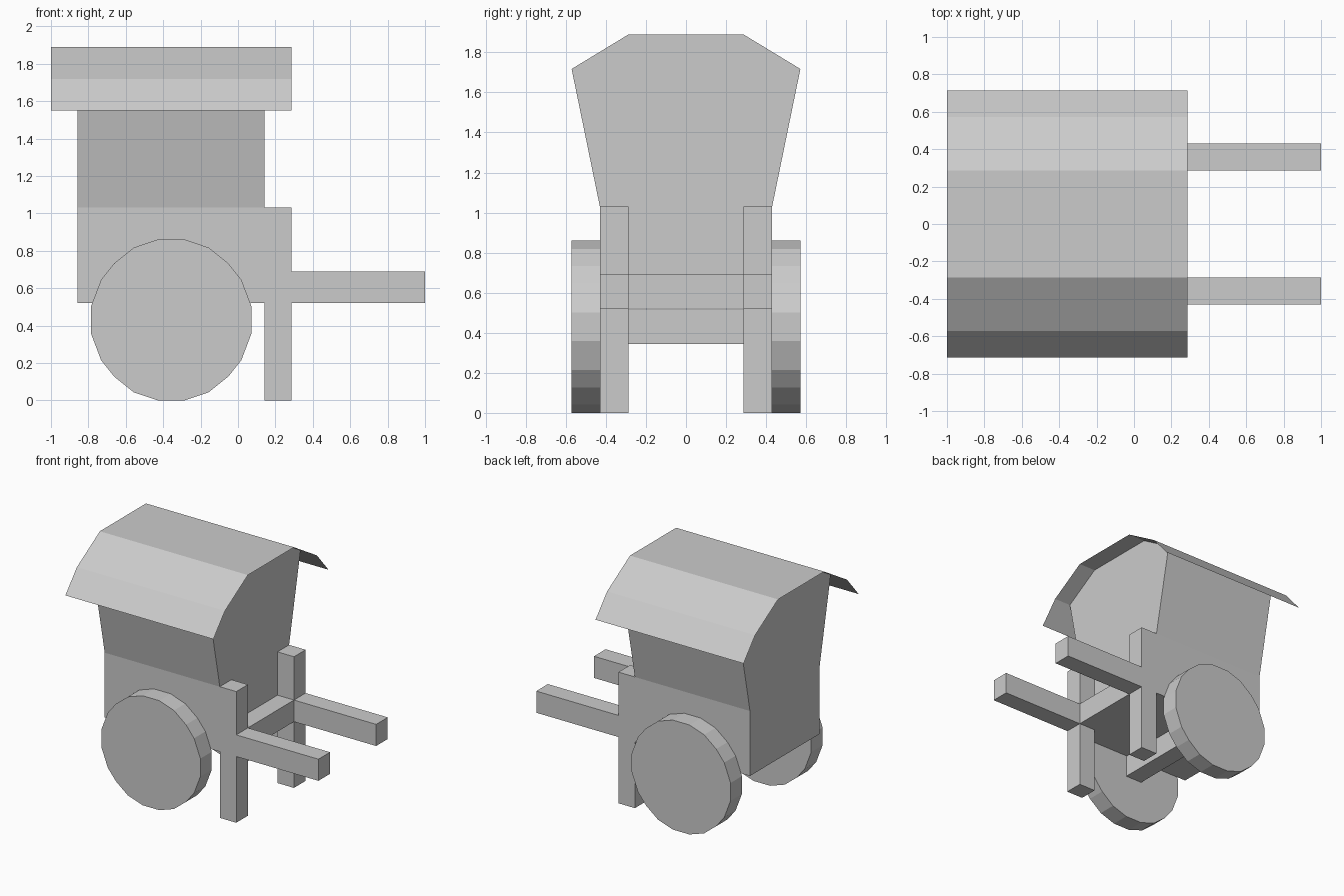
import bpy

if "Cube" in bpy.data.objects:
    bpy.data.objects.remove(bpy.data.objects["Cube"])


def add_mesh(name, verts, faces):
    mesh = bpy.data.meshes.new(name)
    mesh.from_pydata(verts, [], faces)
    mesh.update()
    obj = bpy.data.objects.new(name, mesh)
    bpy.context.collection.objects.link(obj)
    return obj


def box(name, x, y, z):
    verts = [(a, b, c) for a in x for b in y for c in z]
    faces = [(0, 1, 3, 2), (4, 6, 7, 5), (0, 4, 5, 1),
             (2, 3, 7, 6), (0, 2, 6, 4), (1, 5, 7, 3)]
    return add_mesh(name, verts, faces)


def mirror_y(obj):
    mod = obj.modifiers.new("mirror", 'MIRROR')
    mod.use_axis = (False, True, False)
    return obj


def sweep_x(name, profile, x0, x1, ends=False, skip=()):
    """Sweep a clockwise (y, z) profile, seen from +x, along x."""
    n = len(profile)
    verts = [(x, y, z) for x in (x0, x1) for y, z in profile]
    count = n if ends else n - 1
    faces = [(i, n + i, n + (i + 1) % n, (i + 1) % n)
             for i in range(count) if i not in skip]
    if ends:
        faces += [tuple(range(n)), tuple(reversed(range(n, 2 * n)))]
    return add_mesh(name, verts, faces)


# Cabin: flared box, its open top is closed by the canopy
cabin = [(-0.43, 0.52), (-0.43, 1.03), (-0.571, 1.717), (-0.286, 1.89),
         (0.286, 1.89), (0.571, 1.717), (0.43, 1.03), (0.43, 0.52)]
sweep_x("cabin", cabin, -0.857, 0.143, ends=True, skip=(2, 3, 4))

# Canopy: thin folded sheet overhanging the cabin
canopy = [(-0.714, 1.55), (-0.571, 1.717), (-0.286, 1.89),
          (0.286, 1.89), (0.571, 1.717), (0.714, 1.55)]
sweep_x("canopy", canopy, -1.0, 0.286)

# Front posts, pulling handles and crossbar
mirror_y(box("front_post", (0.143, 0.286), (-0.43, -0.286), (0, 1.03)))
mirror_y(box("handle", (0.286, 1.0), (-0.43, -0.286), (0.52, 0.69)))
box("crossbar", (0.143, 0.286), (-0.286, 0.286), (0.52, 0.69))

# Axle
box("axle", (-0.43, -0.286), (-0.43, 0.43), (0.345, 0.515))

# Wheels: 20-sided discs from one quarter of the rim
q = [(0.43, 0.07), (0.375, 0.215), (0.305, 0.303), (0.2, 0.387), (0.072, 0.43)]
half = q + [(-x, z) for x, z in reversed(q)]
rim = half + [(-x, -z) for x, z in half]
n = len(rim)
verts = [(x - 0.357, y, z + 0.43) for y in (-0.571, -0.43) for x, z in rim]
faces = [tuple(range(n)), tuple(reversed(range(n, 2 * n)))]
faces += [(i, n + i, n + (i + 1) % n, (i + 1) % n) for i in range(n)]
mirror_y(add_mesh("wheel", verts, faces))
